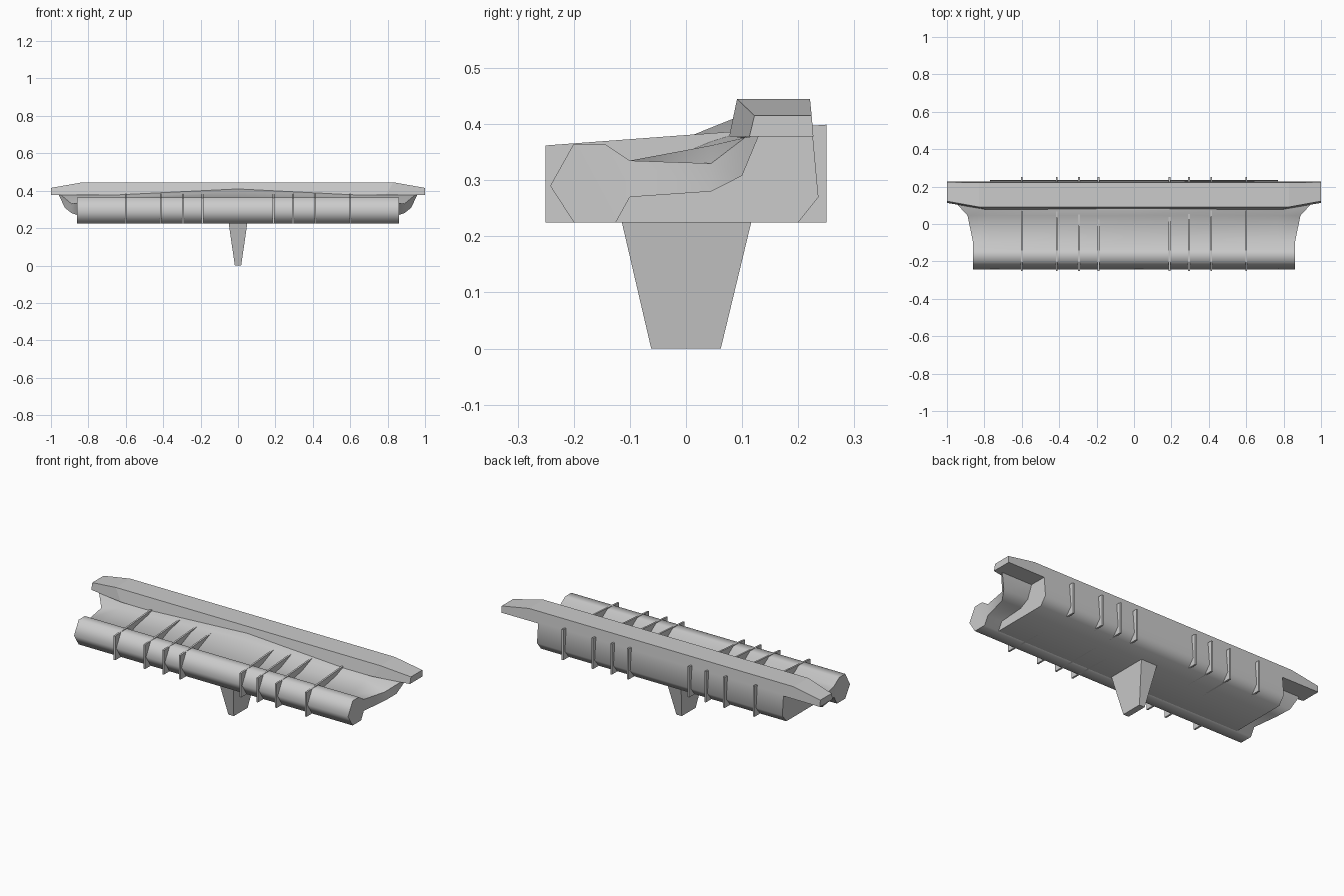
import bpy, bmesh, math

if "Cube" in bpy.data.objects:
    bpy.data.objects.remove(bpy.data.objects["Cube"])


def loft(name, sections, caps=None, smooth=None):
    """Skin closed sections of 3D points; caps = index lists for the end faces."""
    bm = bmesh.new()
    rings = [[bm.verts.new(p) for p in s] for s in sections]
    n = len(rings[0])
    for a, b in zip(rings, rings[1:]):
        for i in range(n):
            j = (i + 1) % n
            bm.faces.new((a[i], a[j], b[j], b[i]))
    for ring in (rings[0], rings[-1]):
        for idx in caps or [range(n)]:
            bm.faces.new([ring[i] for i in idx])
    bmesh.ops.recalc_face_normals(bm, faces=bm.faces)
    me = bpy.data.meshes.new(name)
    bm.to_mesh(me)
    bm.free()
    ob = bpy.data.objects.new(name, me)
    bpy.context.collection.objects.link(ob)
    if smooth:
        bpy.ops.object.select_all(action='DESELECT')
        ob.select_set(True)
        bpy.context.view_layer.objects.active = ob
        bpy.ops.object.shade_smooth_by_angle(angle=math.radians(smooth))
    return ob


def at(x, prof):
    return [(x, y, z) for y, z in prof]


def mirror_x(sec):
    return [(-x, y, z) for x, y, z in sec]


# Front roll and sloping deck: one shell flaring outward at both ends
roll = [(-.20, .225), (-.242, .29), (-.20, .365), (-.145, .365), (-.10, .335)]
under = [(.10, .308), (.045, .28), (-.10, .27), (-.125, .225)]
centre = at(0, roll + [(.045, .394), (.085, .41), (.15, .41)] + under)
side = at(.77, roll + [(.045, .362), (.09, .376), (.13, .380)] + under)
end_prof = roll + [(.045, .33), (.105, .376), (.13, .380)] + under
end_x = [.86] * 5 + [.89, .945, .96, .925, .89, .86, .86]
end = [(x, y, z) for x, (y, z) in zip(end_x, end_prof)]
loft("deck_shell", [mirror_x(end), mirror_x(side), centre, side, end],
     caps=[(0, 1, 2, 3, 4, 10, 11), (4, 5, 9, 10), (5, 6, 8, 9), (6, 7, 8)],
     smooth=65)

# Rear box under the raised beam
box = [(-.125, .225), (.20, .225), (.236, .27), (.225, .39),
       (.12, .39), (.08, .30), (-.10, .29)]
loft("rear_box", [at(-.77, box), at(.77, box)], smooth=65)

# Raised beam along the back with tapered tips
beam_mid = at(.83, [(.077, .378), (.091, .445), (.221, .445), (.226, .378)])
beam_mid[0] = (.79, .077, .378)
beam_tip = at(1, [(.113, .378), (.122, .415), (.224, .415), (.227, .378)])
loft("back_beam", [mirror_x(beam_tip), mirror_x(beam_mid), beam_mid, beam_tip])

# Thin cross ribs
rib = [(-.25, .225), (-.25, .362), (.25, .399), (.25, .225)]
for side_sign in (-1, 1):
    for k, x in enumerate((.19, .295, .413, .60)):
        c = side_sign * x
        label = "right" if side_sign > 0 else "left"
        loft(f"rib_{label}_{k + 1}", [at(c - .005, rib), at(c + .005, rib)])

# Tapered central foot
loft("foot", [[(-.017, -.062, 0), (.017, -.062, 0), (.017, .062, 0), (-.017, .062, 0)],
              [(-.05, -.115, .228), (.05, -.115, .228), (.05, .117, .228), (-.05, .117, .228)]])
